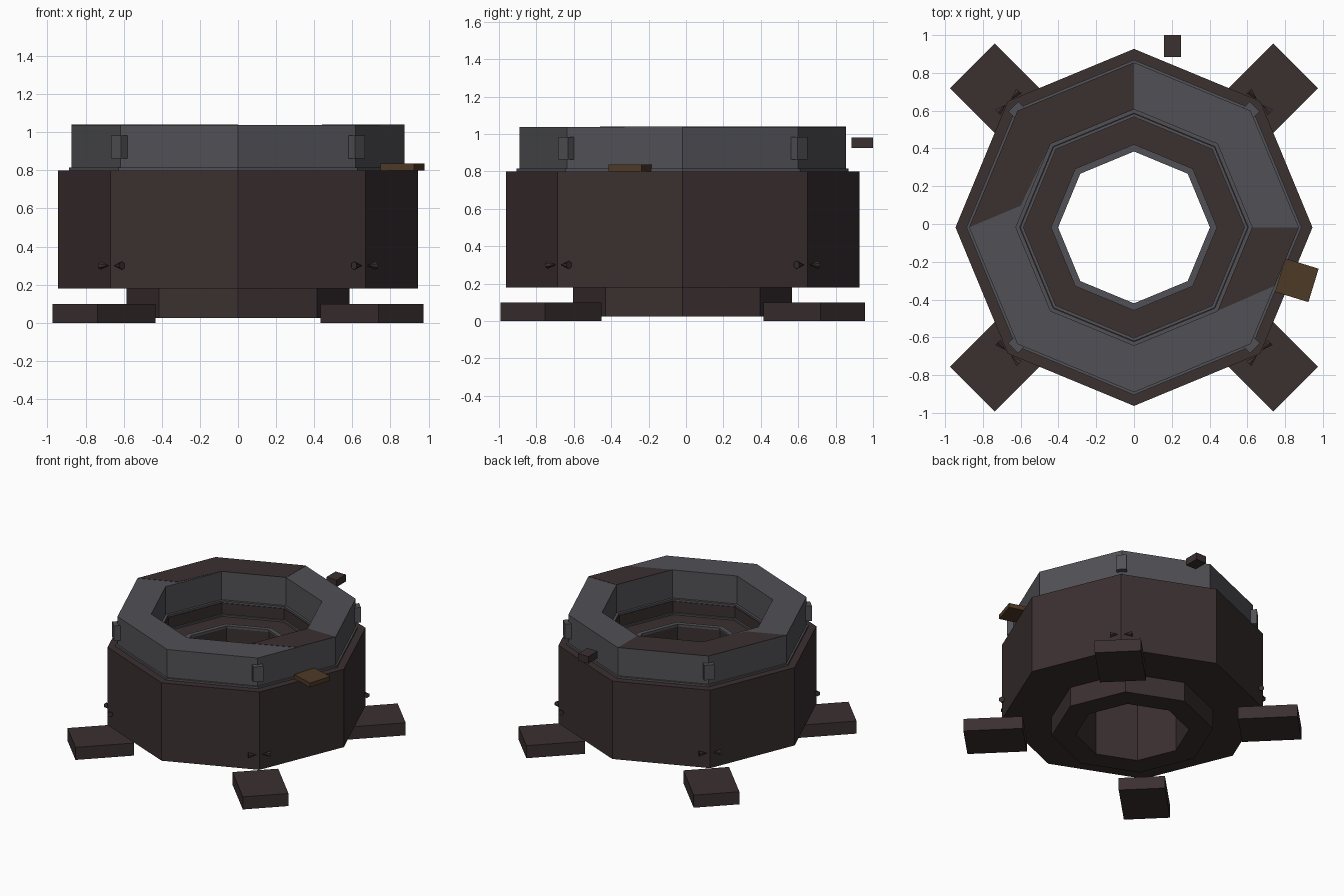
import bpy, bmesh, math
from mathutils import Matrix, Vector

if "Cube" in bpy.data.objects:
    bpy.data.objects.remove(bpy.data.objects["Cube"])

CY = -0.018  # octagon centre in y


def material(name, rgb):
    m = bpy.data.materials.new(name)
    m.diffuse_color = (*rgb, 1)
    m.use_nodes = True
    m.node_tree.nodes["Principled BSDF"].inputs["Base Color"].default_value = m.diffuse_color
    return m


BROWN = material("dark brown", (0.043, 0.029, 0.030))
GREY = material("slate grey", (0.083, 0.083, 0.093))
OCHRE = material("dark ochre", (0.075, 0.041, 0.019))


def finish(name, bm, mat):
    bmesh.ops.recalc_face_normals(bm, faces=bm.faces[:])
    me = bpy.data.meshes.new(name)
    bm.to_mesh(me)
    bm.free()
    me.materials.append(mat)
    ob = bpy.data.objects.new(name, me)
    bpy.context.collection.objects.link(ob)
    return ob


def octagon_ring(name, profile, mat):
    # closed (radius, z) profile swept around eight corners
    bm = bmesh.new()
    loops = []
    for i in range(8):
        a = i * math.pi / 4
        loops.append([bm.verts.new((r * math.cos(a), CY + r * math.sin(a), z))
                      for r, z in profile])
    n = len(profile)
    for i in range(8):
        p, q = loops[i], loops[(i + 1) % 8]
        for j in range(n):
            k = (j + 1) % n
            bm.faces.new((p[j], q[j], q[k], p[k]))
    return finish(name, bm, mat)


def box(name, centre, size, deg, mat):
    bm = bmesh.new()
    m = (Matrix.Translation(centre) @ Matrix.Rotation(math.radians(deg), 4, 'Z')
         @ Matrix.Diagonal((*size, 1)))
    bmesh.ops.create_cube(bm, size=1, matrix=m)
    return finish(name, bm, mat)


def polar(r, deg, z, side=0):
    a = math.radians(deg)
    return Vector((r * math.cos(a) - side * math.sin(a),
                   CY + r * math.sin(a) + side * math.cos(a), z))


# Main drum with pedestal, through hole and recessed floor
octagon_ring("drum_body", [(0.41, 0.025), (0.585, 0.025), (0.585, 0.18),
                           (0.945, 0.18), (0.945, 0.80), (0.60, 0.80),
                           (0.60, 0.70), (0.41, 0.70)], BROWN)
# Grey collars
octagon_ring("lower_lip", [(0.605, 0.799), (0.887, 0.799),
                           (0.887, 0.815), (0.605, 0.815)], GREY)
octagon_ring("upper_collar", [(0.625, 0.81), (0.873, 0.81),
                              (0.873, 1.038), (0.625, 1.038)], GREY)
octagon_ring("hole_trim", [(0.402, 0.69), (0.44, 0.69),
                           (0.44, 0.708), (0.402, 0.708)], GREY)
octagon_ring("floor_trim", [(0.585, 0.695), (0.602, 0.695),
                            (0.602, 0.712), (0.585, 0.712)], GREY)

# Brown patches on the top of the collar
bm = bmesh.new()
h = math.sqrt(0.5)
R, r = 0.873, 0.625
patches = [
    [(0, r), (0, R), (-R * h, R * h), (-r * h, r * h)],
    [(-r * h, r * h), (-R * h, R * h), (-R, 0), (-0.60, 0.115)],
    [(r, 0), (R, 0), (0.745, -0.309), (r * h, -r * h)],
]
for pts in patches:
    low = [bm.verts.new((x, y + CY, 1.036)) for x, y in pts]
    top = [bm.verts.new((x, y + CY, 1.040)) for x, y in pts]
    bm.faces.new(low)
    bm.faces.new(top)
    for i in range(4):
        j = (i + 1) % 4
        bm.faces.new((low[i], low[j], top[j], top[i]))
finish("collar_top_patches", bm, BROWN)

# Feet, corner clips and paired spikes on the four diagonals
for n, deg in enumerate((45, 135, 225, 315), 1):
    box(f"foot_{n}", polar(0.995, deg, 0.05), (0.43, 0.335, 0.10), deg, BROWN)
    box(f"corner_clip_{n}", polar(0.875, deg, 0.923), (0.06, 0.075, 0.12), deg, GREY)
    bm = bmesh.new()
    for s in (-1, 1):
        base, tip = polar(0.94, deg, 0.30, s * 0.08), polar(0.94, deg, 0.30, s * 0.02)
        d = tip - base
        m = (Matrix.Translation((base + tip) / 2)
             @ d.to_track_quat('Z', 'Y').to_matrix().to_4x4())
        bmesh.ops.create_cone(bm, cap_ends=True, segments=6, radius1=0.022,
                              radius2=0, depth=d.length, matrix=m)
    finish(f"corner_spikes_{n}", bm, BROWN)

# Side plate and small floating block
box("side_plate", (0.862, -0.298, 0.818), (0.185, 0.185, 0.035), -17, OCHRE)
box("rear_block", (0.205, 0.942, 0.952), (0.09, 0.115, 0.056), 0, BROWN)
